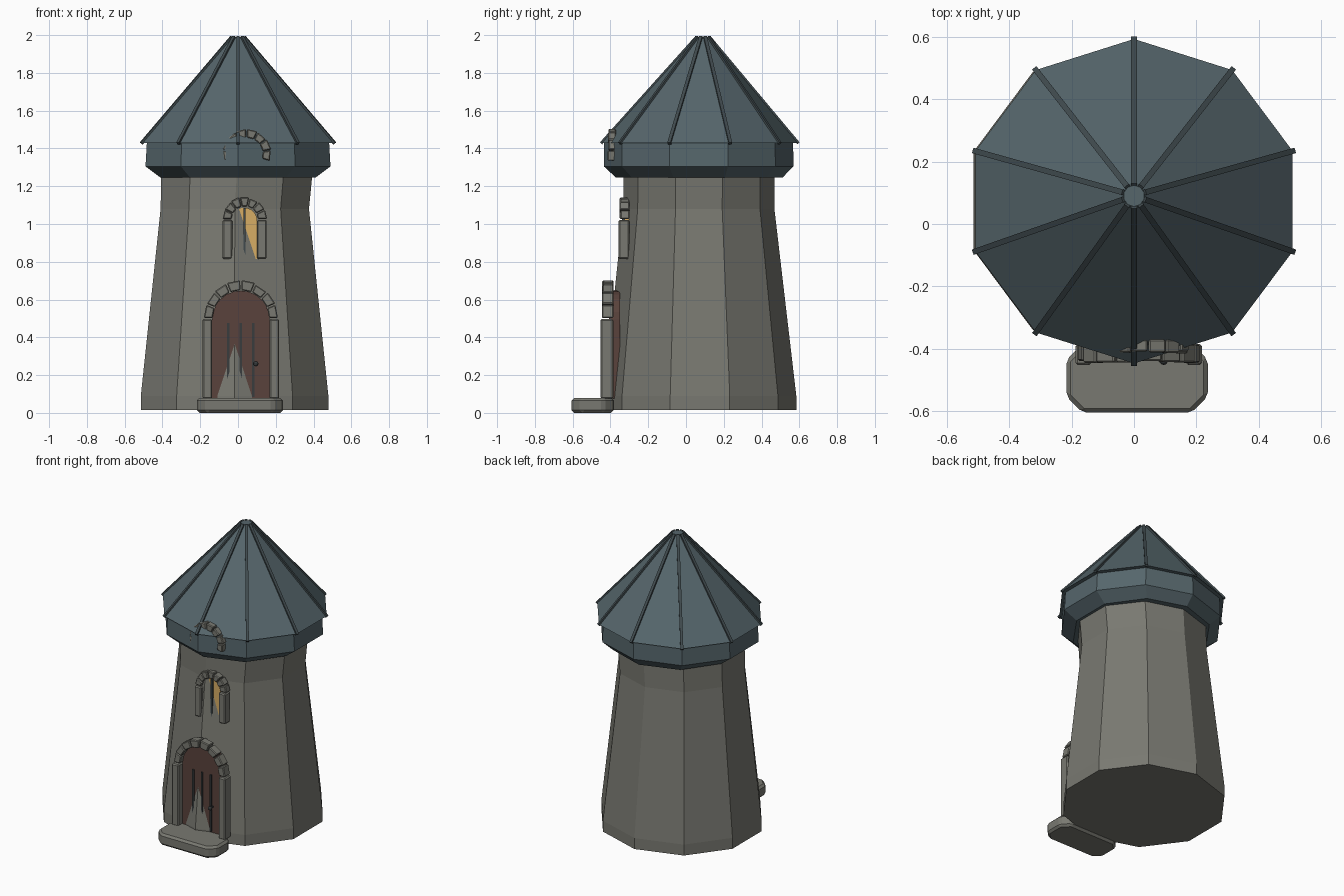
import bpy, bmesh, random
from math import sin, cos, pi, radians
from mathutils import Vector

random.seed(4)
cube = bpy.data.objects.get("Cube")
if cube:
    bpy.data.objects.remove(cube)


def material(name, *rgb):
    m = bpy.data.materials.new(name)
    m.use_nodes = True
    m.diffuse_color = (*rgb, 1)
    m.node_tree.nodes["Principled BSDF"].inputs["Base Color"].default_value = (*rgb, 1)
    return m


STONE = material("grey stone", 0.19, 0.19, 0.165)
SLATE = material("blue slate", 0.092, 0.132, 0.148)
TRIM = material("dark slate trim", 0.05, 0.068, 0.075)
WOOD = material("brown wood", 0.10, 0.055, 0.045)
IRON = material("dark iron", 0.04, 0.045, 0.048)
GLOW = material("warm glass", 0.68, 0.42, 0.13)


def build(name, verts, faces, mat, bevel=0):
    me = bpy.data.meshes.new(name)
    me.from_pydata(verts, [], faces)
    bm = bmesh.new()
    bm.from_mesh(me)
    bmesh.ops.recalc_face_normals(bm, faces=bm.faces)
    bm.to_mesh(me)
    bm.free()
    me.materials.append(mat)
    ob = bpy.data.objects.new(name, me)
    bpy.context.collection.objects.link(ob)
    if bevel:
        mod = ob.modifiers.new("chamfer", 'BEVEL')
        mod.width, mod.segments = bevel, 1
    return ob


def loft(name, rings, mat, sides=10):
    """Closed stack of ten-sided rings: centre x, centre y, radius x, radius y, height."""
    verts = [(cx + rx * sin(2 * pi * k / sides), cy - ry * cos(2 * pi * k / sides), z)
             for cx, cy, rx, ry, z in rings for k in range(sides)]
    faces = [(r + k, r + (k + 1) % sides, r + sides + (k + 1) % sides, r + sides + k)
             for r in range(0, len(verts) - sides, sides) for k in range(sides)]
    faces += [tuple(range(sides)), tuple(range(len(verts) - sides, len(verts)))]
    return build(name, verts, faces, mat), verts


def prism(name, outline, y0, y1, mat, bevel=0):
    """Extrude an x-z outline between two depths."""
    n = len(outline)
    verts = [(x, y, z) for y in (y0, y1) for x, z in outline]
    faces = [(k, (k + 1) % n, n + (k + 1) % n, n + k) for k in range(n)]
    faces += [tuple(range(n)), tuple(range(n, 2 * n))]
    return build(name, verts, faces, mat, bevel)


def bar(name, x0, x1, z0, z1, y0, y1, mat, bevel=0):
    return prism(name, [(x0, z0), (x1, z0), (x1, z1), (x0, z1)], y0, y1, mat, bevel)


def arch(name, cx, cz, r0, r1, y0, y1, count, start=0):
    """Ring of slightly uneven wedge stones."""
    step = (180 - 2 * start) / count
    for i in range(count):
        a, b = radians(start + i * step + 1), radians(start + (i + 1) * step - 1)
        ro = r1 + random.uniform(-0.006, 0.004)
        outline = [(cx + r * cos(t), cz + r * sin(t))
                   for r, t in ((r0, a), (ro, a), (ro, b), (r0, b))]
        prism(f"{name}_{i + 1}", outline, y0 + random.uniform(0, 0.008), y1, STONE, 0.005)


def arched_panel(name, cx, half, z0, z1, y0, y1, mat):
    top = [(cx + half * cos(pi * k / 12), z1 + half * sin(pi * k / 12)) for k in range(13)]
    return prism(name, [(cx - half, z0), (cx + half, z0)] + top, y0, y1, mat)


# Tower body
loft("tower_wall", [(-0.018, 0.074, 0.522, 0.51, 0.015), (-0.018, 0.074, 0.522, 0.51, 0.09),
                    (-0.017, 0.068, 0.413, 0.4, 1.08), (-0.006, 0.069, 0.421, 0.4, 1.27)], STONE)

# Collar under the roof
loft("roof_collar", [(0, 0.07, 0.431, 0.44, 1.245), (0, 0.067, 0.515, 0.502, 1.305),
                     (0, 0.067, 0.507, 0.5, 1.435)], SLATE)

# Roof with a rib on every corner
_, pts = loft("roof", [(0, 0.073, 0.535, 0.52, 1.43), (0, 0.09, 0.034, 0.034, 1.99)], SLATE)
for k in range(10):
    low, high = Vector(pts[k]), Vector(pts[k + 10])
    along = (high - low).normalized()
    side = along.cross(Vector((0, 0, 1))).normalized() * 0.009
    out = side.cross(along).normalized() * 0.008
    if out.z < 0:
        out = -out
    low = low - along * 0.004
    verts = [p + s * side + o * out for p in (low, high) for s, o in
             ((-1, -1), (1, -1), (1, 1), (-1, 1))]
    build(f"roof_rib_{k + 1}", verts, [(0, 1, 2, 3), (4, 5, 6, 7), (0, 1, 5, 4),
                                       (1, 2, 6, 5), (2, 3, 7, 6), (3, 0, 4, 7)], TRIM)

# Doorstep: slab with cut corners
sx0, sx1, sy0, sy1, c = -0.217, 0.237, -0.605, -0.383, 0.052
plan = [(sx0 + c, sy0), (sx1 - c, sy0), (sx1, sy0 + c), (sx1, sy1 - c),
        (sx1 - c, sy1), (sx0 + c, sy1), (sx0, sy1 - c), (sx0, sy0 + c)]
build("doorstep", [(x, y, z) for z in (0, 0.08) for x, y in plan],
      [(k, (k + 1) % 8, 8 + (k + 1) % 8, 8 + k) for k in range(8)]
      + [tuple(range(8)), tuple(range(8, 16))], STONE, 0.014)

# Door
dx = 0.015
arched_panel("door", dx, 0.152, 0.075, 0.495, -0.407, -0.35, WOOD)
for i in (-1, 0, 1):
    x = dx + i * 0.066
    bar(f"door_strip_{i + 2}", x - 0.006, x + 0.006, 0.085, 0.475, -0.414, -0.38, IRON)
for s, label in ((-1, "right"), (1, "left")):
    x0, x1 = sorted((dx + s * 0.152, dx + s * 0.203))
    bar(f"door_jamb_{label}", x0, x1, 0.075, 0.497, -0.452, -0.385, STONE, 0.007)
arch("door_arch_stone", dx, 0.5, 0.15, 0.2, -0.446, -0.385, 8)
bpy.ops.mesh.primitive_uv_sphere_add(segments=10, ring_count=6, radius=0.014,
                                     location=(0.095, -0.438, 0.26))
knob = bpy.context.object
knob.name = "door_knob"
knob.data.materials.append(IRON)
bpy.ops.object.shade_smooth_by_angle()
bar("door_knob_stem", 0.09, 0.1, 0.255, 0.265, -0.435, -0.4, IRON)

# Window
wx = 0.035
arched_panel("window_glass", wx, 0.066, 0.815, 1.02, -0.325, -0.29, GLOW)
bar("window_mullion", wx - 0.006, wx + 0.006, 0.815, 1.085, -0.34, -0.3, TRIM)
for s, label in ((-1, "right"), (1, "left")):
    x0, x1 = sorted((wx + s * 0.065, wx + s * 0.117))
    bar(f"window_jamb_{label}", x0, x1, 0.815, 1.022, -0.357, -0.3, STONE, 0.007)
arch("window_arch_stone", wx, 1.025, 0.07, 0.117, -0.353, -0.3, 7)

# Small arch set into the collar
arch("collar_arch_stone", 0.045, 1.37, 0.088, 0.13, -0.416, -0.37, 8, -17)
